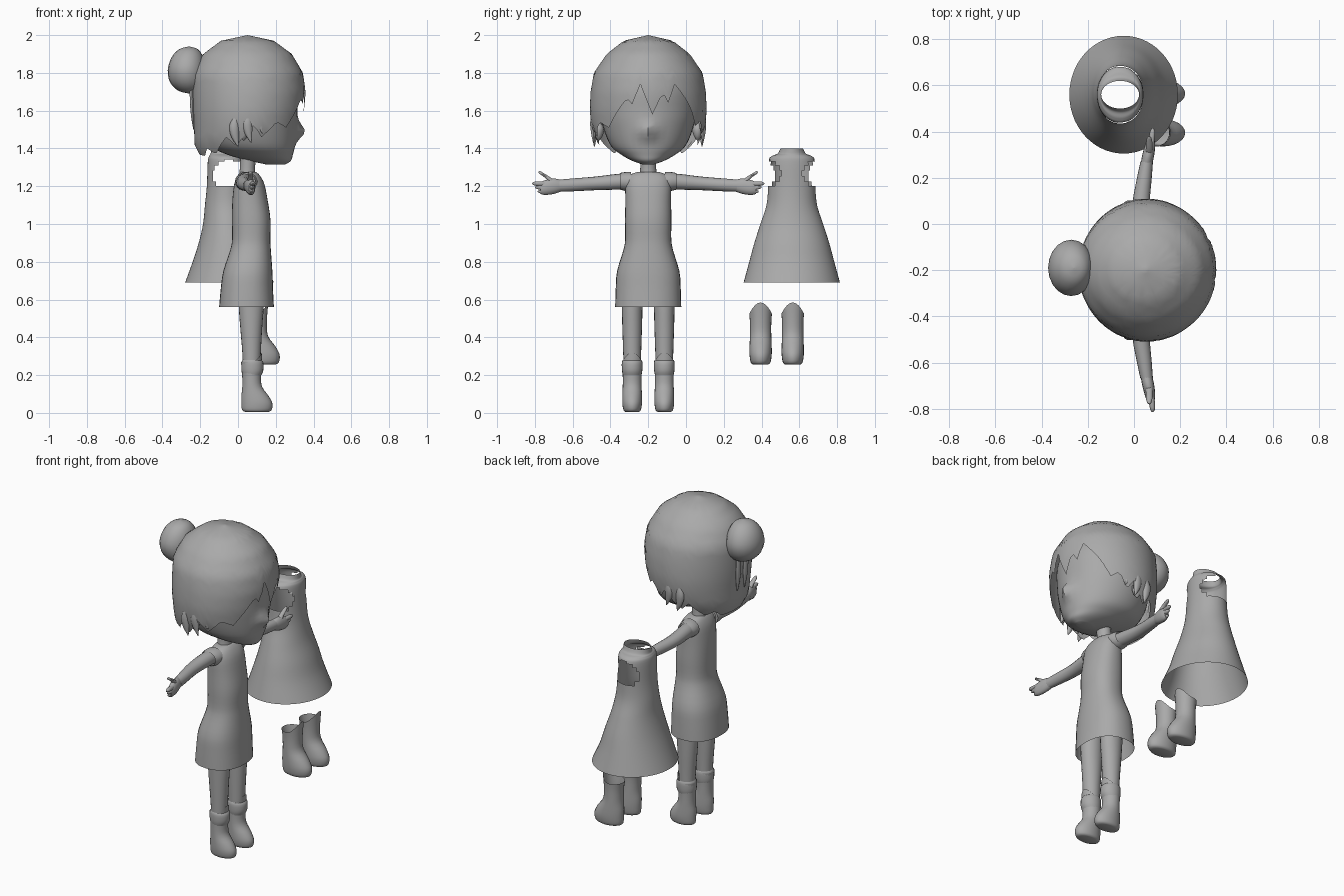
import bpy, bmesh, math
from mathutils import Vector

grey = bpy.data.materials.new("plain grey")
grey.diffuse_color = (0.4, 0.4, 0.4, 1)
CY = -0.2  # middle of the figure, which looks along +x


def finish(name, bm, angle=50):
    bmesh.ops.recalc_face_normals(bm, faces=bm.faces)
    me = bpy.data.meshes.new(name)
    bm.to_mesh(me)
    bm.free()
    ob = bpy.data.objects.new(name, me)
    bpy.context.collection.objects.link(ob)
    me.materials.append(grey)
    bpy.ops.object.select_all(action='DESELECT')
    ob.select_set(True)
    bpy.context.view_layer.objects.active = ob
    bpy.ops.object.shade_smooth_by_angle(angle=math.radians(angle))
    return ob


def spline(rows, steps):
    """Catmull-Rom through the ring values (x, y, z, ru, rv)."""
    out = []
    for i in range(len(rows) - 1):
        p = [rows[max(0, min(len(rows) - 1, i + k))] for k in (-1, 0, 1, 2)]
        for s in range(steps):
            t = s / steps
            out.append([0.5 * (2 * b + (c - a) * t + (2 * a - 5 * b + 4 * c - d) * t * t
                               + (3 * b - a - 3 * c + d) * t ** 3) for a, b, c, d in zip(*p)])
    return out + [list(rows[-1])]


def loft(name, rows, n=20, steps=3, axis='z', power=2, caps=(True, True), shape=None, drop=None):
    """Skin rounded rings; shape moves points, drop removes faces."""
    bm = bmesh.new()
    rings = []
    for k, (x, y, z, ru, rv) in enumerate(spline(rows, steps)):
        ring = []
        for j in range(n):
            a = 2 * math.pi * j / n
            c, s = math.cos(a), math.sin(a)
            u = math.copysign(abs(c) ** (2 / power), c) * max(ru, 0.001)
            v = math.copysign(abs(s) ** (2 / power), s) * max(rv, 0.001)
            co = Vector((x + u, y + v, z)) if axis == 'z' else Vector((x + u, y, z + v))
            if shape:
                co = shape(co, a, k)
            ring.append(bm.verts.new(co))
        rings.append(ring)
    for a, b in zip(rings, rings[1:]):
        for j in range(n):
            bm.faces.new((a[j], a[(j + 1) % n], b[(j + 1) % n], b[j]))
    if caps[0]:
        bm.faces.new(rings[0])
    if caps[1]:
        bm.faces.new(rings[-1])
    if drop:
        bmesh.ops.delete(bm, geom=[f for f in bm.faces if drop(f.calc_center_median())], context='FACES')
    return finish(name, bm)


def zrows(cy, table):
    return [(x, cy, z, rx, ry) for z, x, rx, ry in table]


def lerp(table, t):
    for (a, b), (c, d) in zip(table, table[1:]):
        if t <= c:
            return b + (d - b) * (t - a) / (c - a)
    return table[-1][1]


# Head with a soft nose
def nose(co, a, k):
    if co.x > 0.2:
        co.x += 0.045 * math.exp(-((co.y - CY) / 0.04) ** 2 - ((co.z - 1.49) / 0.045) ** 2)
    return co


loft("head", zrows(CY, [(1.315, .20, .05, .03), (1.335, .17, .11, .085), (1.365, .12, .17, .14),
                        (1.41, .08, .22, .195), (1.5, .06, .25, .235), (1.6, .06, .255, .255),
                        (1.75, .06, .25, .25), (1.88, .05, .16, .16)]), n=40, steps=4, shape=nose)

# Hair shell: each strand runs from the crown to a jagged lower edge
HAIR = [(1.30, -.01, .14, .14), (1.36, .0, .20, .205), (1.42, .03, .26, .265), (1.5, .05, .282, .298),
        (1.6, .055, .295, .31), (1.7, .058, .30, .305), (1.8, .052, .292, .288),
        (1.9, .05, .235, .22), (1.97, .05, .14, .13), (2.0, .05, .0, .0)]
EDGE = [(-180, 1.37), (-150, 1.36), (-140, 1.40), (-125, 1.37), (-112, 1.46), (-98, 1.41), (-86, 1.53),
        (-72, 1.46), (-58, 1.54), (-44, 1.51), (-21, 1.67), (-17, 1.62), (-8, 1.74), (4, 1.58), (15, 1.70),
        (19, 1.63), (28, 1.74), (42, 1.65), (56, 1.52), (66, 1.55), (74, 1.46), (86, 1.53), (98, 1.41),
        (112, 1.46), (125, 1.37), (140, 1.40), (150, 1.36), (180, 1.37)]


def build_hair():
    bm = bmesh.new()
    n, m = 90, 18
    top = bm.verts.new((0.05, CY, 2.0))
    rings = []
    for i in range(1, m + 1):
        ring = []
        for j in range(n):
            deg = -180 + 360 * j / n
            a = math.radians(deg)
            z = 2.0 - (2.0 - lerp(EDGE, deg)) * (1 - math.cos(math.pi / 2 * i / m)) ** 0.9
            cx, rx, ry = (lerp([(r[0], r[q]) for r in HAIR], z) for q in (1, 2, 3))
            ring.append(bm.verts.new((cx + rx * math.cos(a), CY + ry * math.sin(a), z)))
        rings.append(ring)
    for j in range(n):
        bm.faces.new((top, rings[0][j], rings[0][(j + 1) % n]))
        for a, b in zip(rings, rings[1:]):
            bm.faces.new((a[j], b[j], b[(j + 1) % n], a[(j + 1) % n]))
    finish("hair", bm)


build_hair()

# Bun and the strands hanging under it
loft("hair_bun", zrows(CY + .01, [(1.69, -.255, .0, .0), (1.705, -.26, .055, .06), (1.75, -.268, .092, .105),
                                  (1.815, -.272, .1, .122), (1.88, -.268, .085, .1), (1.925, -.262, .05, .055),
                                  (1.94, -.26, .0, .0)]))
for s in (-1, 1):
    loft("bun_strand", zrows(CY + s * .035, [(1.5, -.235, .002, .004), (1.6, -.24, .012, .02),
                                             (1.73, -.245, .012, .018)]), n=8)

# Torso and skirt, open at the hem
loft("body_and_skirt", zrows(CY, [(.56, .045, .145, .175), (.66, .047, .138, .172), (.75, .052, .13, .165),
                                  (.86, .066, .108, .132), (.92, .07, .101, .122), (1.02, .07, .102, .123),
                                  (1.12, .064, .094, .121), (1.21, .06, .08, .121), (1.255, .057, .06, .105),
                                  (1.275, .055, .042, .06)]), n=32, power=2.3, caps=(False, True))
loft("neck", zrows(CY, [(1.24, .05, .045, .048), (1.3, .05, .04, .042), (1.42, .06, .045, .045)]))


# Boot: a foot and open shaft with a raised front tab
def boot(name, cx, cy, z0, k, h, tab):
    table = [(.005, .1, .06, .035), (.015, .1, .078, .046), (.05, .1, .082, .052), (.09, .09, .072, .052),
             (.14, .075, .052, .05), (.2, .072, .05, .05), (.27 * h, .072, .056, .053)]
    rows = [(cx + x * k, cy, z0 + z * k, rx * k, ry * k) for z, x, rx, ry in table]
    last = (len(rows) - 1) * 3

    def raise_tab(co, a, i):
        if i >= last - 2:
            co.z += tab * max(0, math.cos(a)) ** 2 * (i - last + 3) / 3
        return co
    loft(name, rows, n=24, caps=(True, False), shape=raise_tab)


for s in (-1, 1):
    # Legs, worn boots and their cuffs
    y = CY + s * .085
    loft("leg", zrows(y, [(.12, .072, .042, .042), (.3, .072, .048, .047), (.45, .07, .058, .052),
                          (.56, .07, .066, .055), (.7, .07, .07, .06)]))
    boot("worn_boot", 0, y, 0, 1, 1, .05)
    loft("boot_cuff", zrows(y, [(.2, .074, .05, .049), (.225, .076, .058, .054), (.265, .076, .058, .055),
                                (.28, .074, .05, .05)]), caps=(False, False))

    # Arms and short sleeves
    def arm(d, x, z, ru, rv):
        return (x, CY + s * d, z, ru, rv)
    loft("arm", [arm(.06, .045, 1.225, .04, .035), arm(.14, .035, 1.225, .042, .042),
                 arm(.28, .03, 1.215, .038, .036), arm(.4, .045, 1.207, .032, .034),
                 arm(.47, .055, 1.203, .027, .032)], n=16, axis='y')
    loft("sleeve", [arm(.09, .045, 1.225, .06, .05), arm(.12, .042, 1.225, .058, .05),
                    arm(.15, .04, 1.226, .05, .044)], axis='y', caps=(True, False))
    # Hand, thumb and fingers
    loft("palm", [arm(.46, .054, 1.203, .025, .031), arm(.5, .062, 1.2, .026, .042),
                  arm(.545, .07, 1.193, .022, .04), arm(.57, .072, 1.19, .015, .032)], n=14, axis='y')
    loft("thumb", [(.066, CY + s * .5, 1.215, .018, .02), (.066, CY + s * .535, 1.248, .014, .016),
                   (.066, CY + s * .565, 1.268, .012, .014), (.066, CY + s * .575, 1.28, .003, .004)], n=10)
    for z, tip, x in ((1.212, .615, .08), (1.192, .6, .077), (1.17, .585, .07)):
        loft("finger", [arm(.53, x - .008, z, .014, .014), arm(tip - .02, x, z + .002, .012, .012),
                        arm(tip, x, z + .002, .003, .003)], n=10, axis='y')

    # Ears and side locks of hair
    loft("ear", zrows(CY + s * .262, [(1.44, .03, .0, .0), (1.465, .03, .022, .02), (1.51, .025, .035, .028),
                                      (1.545, .025, .0, .0)]), n=12)
    for x, z, d in ((-.02, 1.41, .285), (.05, 1.43, .29), (.11, 1.48, .28)):
        loft("side_lock", zrows(CY + s * d, [(z, x + .02, .002, .002), (z + .05, x + .005, .02, .013),
                                             (z + .11, x, .026, .018), (z + .17, x + .01, .008, .006)]), n=10)

    # Spare boots
    boot("spare_boot", .015, .48 + s * .085, .25, 1.13, .9, .06)

# Spare dress, open at hem, neck and armholes
loft("spare_dress", zrows(.56, [(.69, -.045, .235, .255), (.8, -.05, .19, .225), (.9, -.05, .158, .198),
                                (1.0, -.055, .13, .166), (1.1, -.06, .115, .134), (1.2, -.06, .105, .125),
                                (1.33, -.06, .10, .123), (1.36, -.06, .092, .105), (1.372, -.06, .085, .075),
                                (1.4, -.06, .082, .06)]),
     n=56, steps=5, caps=(False, False),
     drop=lambda c: abs(c.y - .56) > .055 and ((c.x + .05) / .085) ** 2 + ((c.z - 1.265) / .075) ** 2 < 1)
